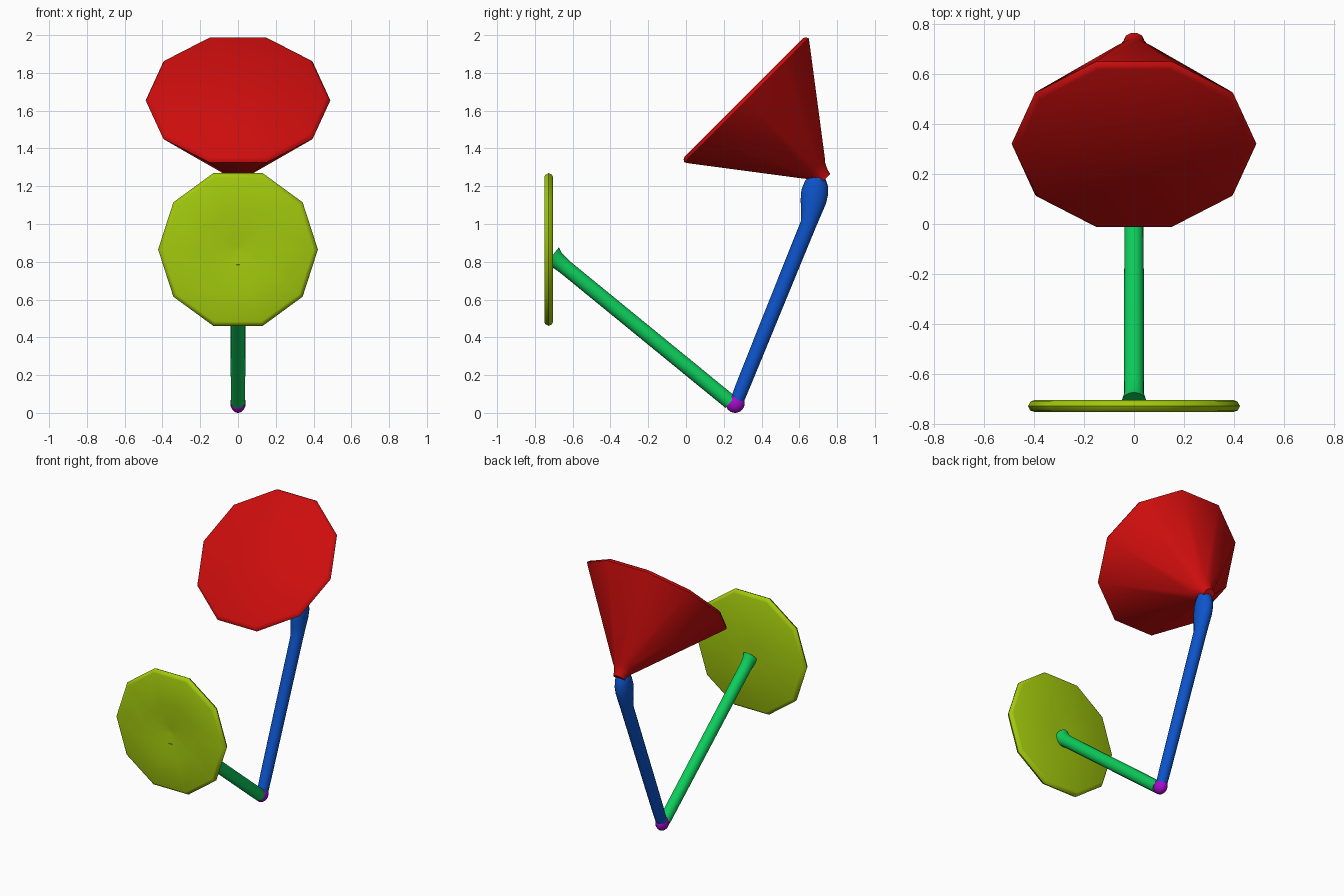
import bpy, bmesh, math
from mathutils import Vector

if "Cube" in bpy.data.objects:
    bpy.data.objects.remove(bpy.data.objects["Cube"])


def material(name, rgb):
    m = bpy.data.materials.new(name)
    m.diffuse_color = (*rgb, 1)
    m.use_nodes = True
    m.node_tree.nodes["Principled BSDF"].inputs["Base Color"].default_value = m.diffuse_color
    return m


red = material("red", (0.61, 0.004, 0.004))
lime = material("lime", (0.36, 0.58, 0.004))
green = material("green", (0.004, 0.61, 0.105))
blue = material("blue", (0.004, 0.09, 0.61))
purple = material("purple", (0.38, 0.004, 0.61))


def loft(name, rings, sides, mat, angle, axis=None):
    """Skin rings of (y, z, x radius, in-plane radius) along a path at x = 0."""
    pts = [Vector((0, r[0], r[1])) for r in rings]
    bm = bmesh.new()
    loops = []
    for i, (y, z, rx, rn) in enumerate(rings):
        t = Vector(axis) if axis else pts[min(i + 1, len(pts) - 1)] - pts[max(i - 1, 0)]
        t.normalize()
        n = t.cross(Vector((1, 0, 0)))
        loops.append([bm.verts.new(pts[i]
                      + Vector((math.cos(a) * rx, 0, 0)) + n * math.sin(a) * rn)
                      for a in (2 * math.pi * k / sides for k in range(sides))])
    for a, b in zip(loops, loops[1:]):
        for k in range(sides):
            j = (k + 1) % sides
            bm.faces.new((a[k], a[j], b[j], b[k]))
    bm.faces.new(loops[0])
    bm.faces.new(loops[-1])
    bmesh.ops.recalc_face_normals(bm, faces=bm.faces)
    me = bpy.data.meshes.new(name)
    bm.to_mesh(me)
    bm.free()
    me.materials.append(mat)
    ob = bpy.data.objects.new(name, me)
    bpy.context.collection.objects.link(ob)
    bpy.ops.object.select_all(action='DESELECT')
    ob.select_set(True)
    bpy.context.view_layer.objects.active = ob
    bpy.ops.object.shade_smooth_by_angle(angle=math.radians(angle))
    return ob


# lamp shade: closed ten-sided cone tilted 45 degrees
s = math.sqrt(0.5)
shade = [(0.0, 0.465), (0.008, 0.481), (0.022, 0.489), (0.04, 0.476),
         (0.53, 0.082), (0.55, 0.064), (0.585, 0.046), (0.61, 0.04)]
loft("lamp_shade", [(0.305 + d * s, 1.67 - d * s, r, r) for d, r in shade],
     10, red, 40, (0, s, -s))

# base plate: upright ten-sided disc with rounded rim and shallow dimple
plate = [(-0.738, 0.015), (-0.744, 0.06), (-0.749, 0.2), (-0.75, 0.4),
         (-0.745, 0.414), (-0.727, 0.423),
         (-0.71, 0.414), (-0.704, 0.4), (-0.704, 0.06)]
loft("base_plate", [(y, 0.865, r, r * 1.005) for y, r in plate],
     10, lime, 45, (0, 1, 0))

# lower arm, flared where it meets the plate
loft("lower_arm", [(-0.71, 0.83, 0.05, 0.06), (-0.685, 0.81, 0.041, 0.045),
                   (-0.64, 0.772, 0.04, 0.04), (0.235, 0.057, 0.038, 0.04)],
     16, green, 50)

# upper arm with swollen top socket
loft("upper_arm", [(0.272, 0.07, 0.036, 0.036), (0.31, 0.165, 0.038, 0.038),
                   (0.648, 1.0, 0.041, 0.043), (0.662, 1.06, 0.045, 0.055),
                   (0.674, 1.12, 0.05, 0.068), (0.682, 1.17, 0.051, 0.072),
                   (0.69, 1.215, 0.049, 0.062), (0.697, 1.25, 0.043, 0.042),
                   (0.703, 1.272, 0.028, 0.025)],
     16, blue, 60)

# elbow joint
elbow = []
for i in range(9):
    a = math.pi * (i + 0.3) / 8.6
    r = 0.051 * math.sin(a)
    elbow.append((0.26, 0.051 - 0.051 * math.cos(a), r * 0.8, r))
loft("elbow_joint", elbow, 16, purple, 60, (0, 0, 1))
